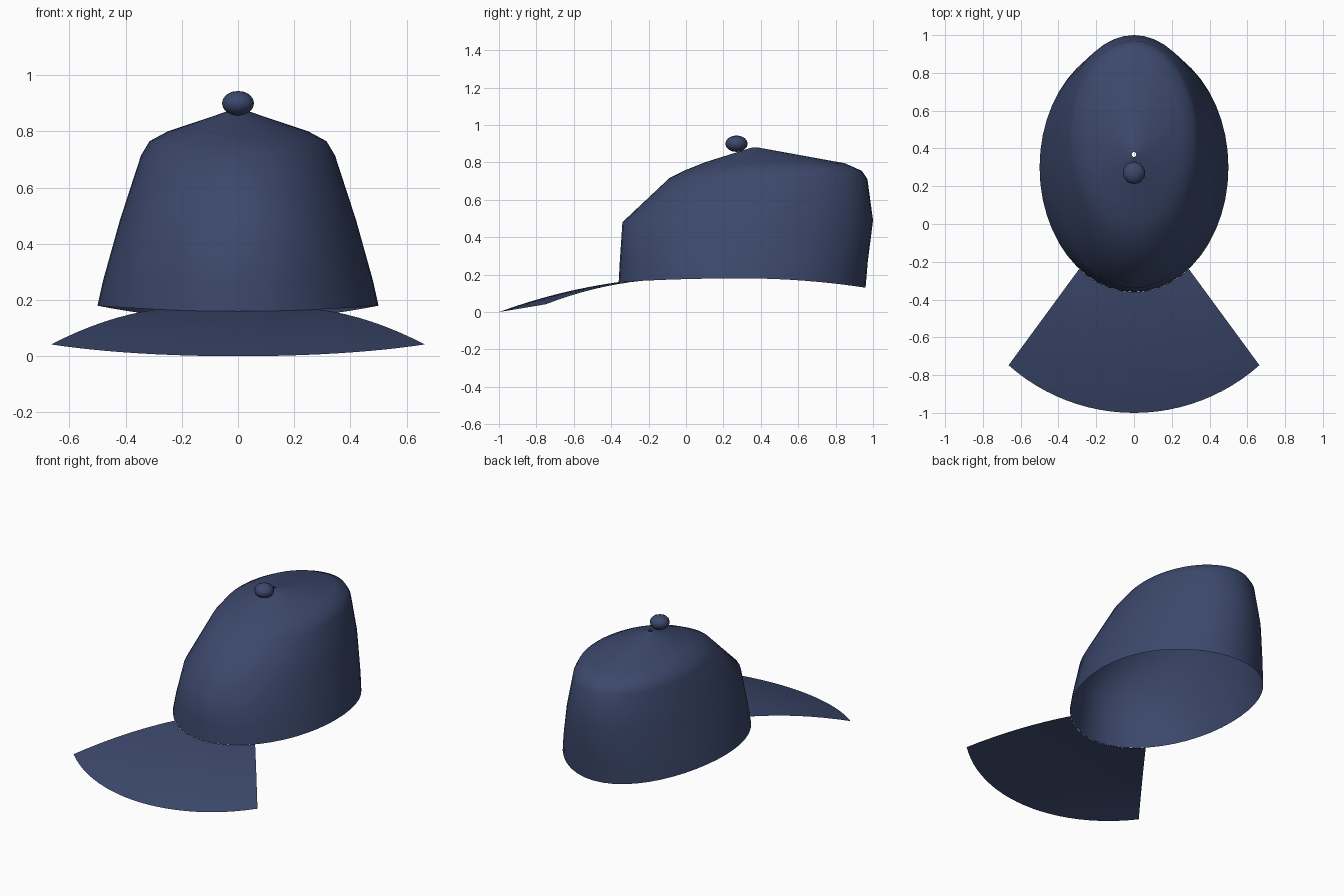
import bpy, bmesh, math

if "Cube" in bpy.data.objects:
    bpy.data.objects.remove(bpy.data.objects["Cube"])

navy = bpy.data.materials.new("navy_cloth")
navy.diffuse_color = (0.045, 0.065, 0.15, 1)
navy.use_nodes = True
navy.node_tree.nodes["Principled BSDF"].inputs["Base Color"].default_value = navy.diffuse_color


def finish(bm, name):
    me = bpy.data.meshes.new(name)
    bm.to_mesh(me)
    bm.free()
    for p in me.polygons:
        p.use_smooth = True
    me.materials.append(navy)
    ob = bpy.data.objects.new(name, me)
    bpy.context.collection.objects.link(ob)
    return ob


def loft(rows, name, closed):
    bm = bmesh.new()
    rows = [[bm.verts.new(p) for p in r] for r in rows]
    for a, b in zip(rows, rows[1:]):
        n = len(a)
        for i in range(n if closed else n - 1):
            j = (i + 1) % n
            bm.faces.new((a[i], a[j], b[j], b[i]))
    return finish(bm, name)


# crown: rings of (half width, front y, back y, front z, side z, back z)
RINGS = [
    (0.50, -0.36, 0.96, 0.160, 0.180, 0.130),
    (0.48, -0.354, 0.972, 0.27, 0.27, 0.27),
    (0.42, -0.34, 1.00, 0.48, 0.485, 0.49),
    (0.345, -0.09, 0.97, 0.715, 0.715, 0.71),
    (0.315, 0.00, 0.94, 0.76, 0.765, 0.755),
    (0.25, 0.10, 0.85, 0.80, 0.80, 0.795),
    (0.012, 0.355, 0.382, 0.88, 0.88, 0.88),
]


def ring_point(ring, a):
    # a = 0 is the front, growing towards +x
    w, yf, yb, zf, zs, zb = ring
    c = math.cos(a)
    y = (yf + yb) / 2 - (yb - yf) / 2 * c
    z = zs + ((zf if c > 0 else zb) - zs) * c * c
    return (w * math.sin(a), y, z)


N = 48
loft([[ring_point(r, 2 * math.pi * i / N) for i in range(N)] for r in RINGS],
     "crown", True)

# brim: fan from the crown's front edge to an arc, bowed in between
COLS, STEPS = 24, 8
inner_max = math.asin(0.29 / 0.5)
outer_max = math.asin(0.664)
rows = []
for s in range(STEPS + 1):
    t = s / STEPS
    row = []
    for i in range(COLS + 1):
        u = 2 * i / COLS - 1
        x0, y0, z0 = ring_point(RINGS[0], u * inner_max)
        b = u * outer_max
        x1, y1, z1 = math.sin(b), -math.cos(b), 0.042 * u * u
        bow = 0.018 * 4 * t * (1 - t)
        row.append((x0 + (x1 - x0) * t, y0 + (y1 - y0) * t,
                    z0 + (z1 - z0) * t + bow))
    rows.append(row)
loft(rows[::-1], "brim", False)

# button on top
bm = bmesh.new()
bmesh.ops.create_uvsphere(bm, u_segments=10, v_segments=8, radius=1)
bmesh.ops.scale(bm, vec=(0.06, 0.06, 0.044), verts=bm.verts)
bmesh.ops.translate(bm, vec=(0, 0.27, 0.90), verts=bm.verts)
finish(bm, "top_button")
